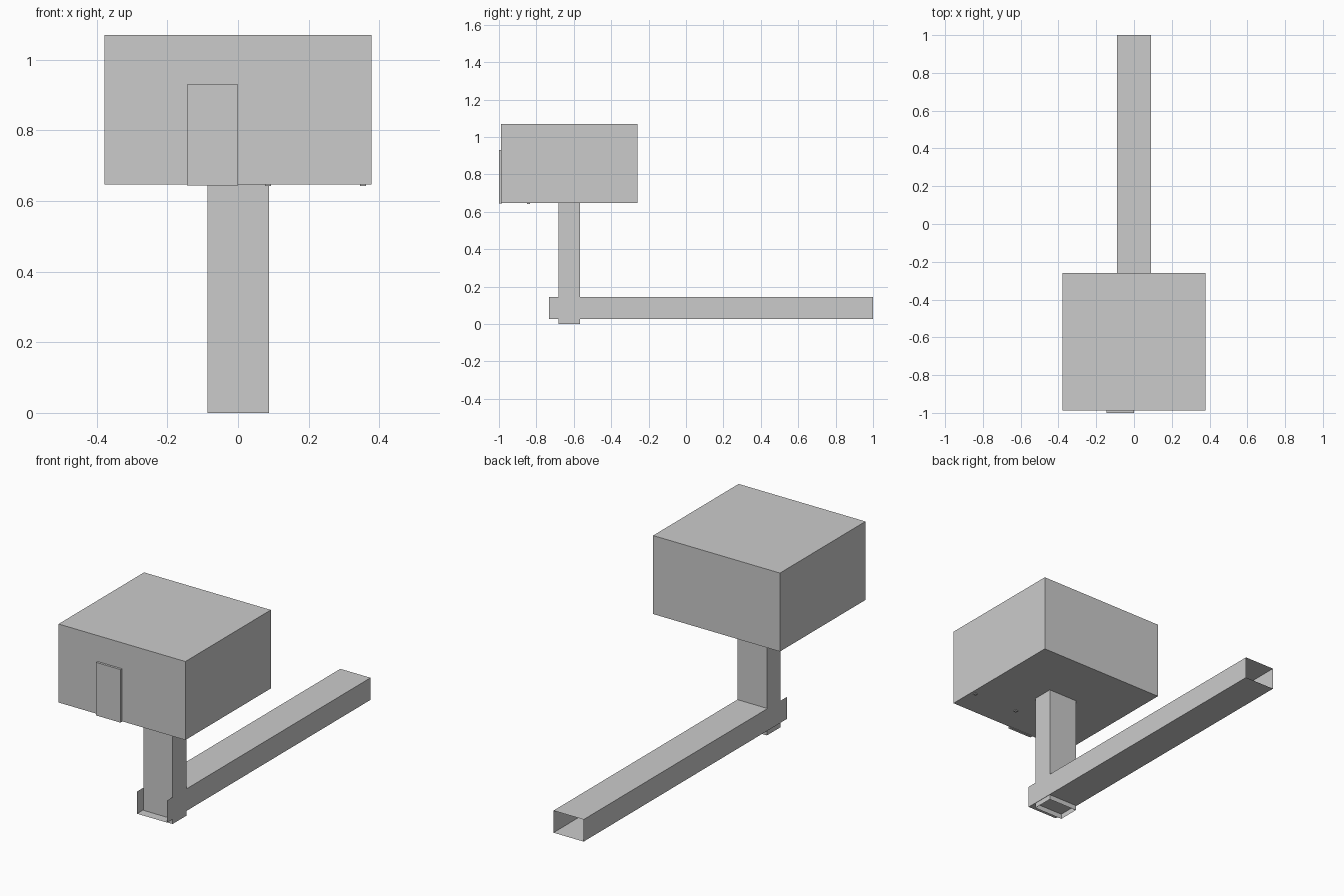
import bpy, bmesh

if "Cube" in bpy.data.objects:
    bpy.data.objects.remove(bpy.data.objects["Cube"])

AXES = "xyz"


def block(name, lo, hi, skip=()):
    """Box between two corners; skip lists open sides such as '-y'."""
    bm = bmesh.new()
    bmesh.ops.create_cube(bm, size=1)
    for v in bm.verts:
        for i in range(3):
            v.co[i] = lo[i] if v.co[i] < 0 else hi[i]
    bm.normal_update()
    opened = [f for f in bm.faces for s in skip
              if f.normal[AXES.index(s[1])] * (1 if s[0] == "+" else -1) > 0.9]
    bmesh.ops.delete(bm, geom=opened, context="FACES_ONLY")
    mesh = bpy.data.meshes.new(name)
    bm.to_mesh(mesh)
    bm.free()
    obj = bpy.data.objects.new(name, mesh)
    bpy.context.collection.objects.link(obj)
    return obj


# Raised cabin and its door
block("cabin", (-0.378, -0.988, 0.647), (0.378, -0.26, 1.07))
block("door", (-0.145, -1.0, 0.644), (0.0, -0.985, 0.93))

# Vertical shaft, open at the bottom
block("shaft", (-0.086, -0.682, 0.0), (0.088, -0.566, 0.647), skip=("-z", "+z"))

# Thin-walled tunnel: closed top behind the shaft, open ends
block("tunnel", (-0.09, -0.566, 0.027), (0.09, 1.0, 0.146), skip=("-y", "+y"))
# Open-topped lip around the foot of the shaft
block("tunnel_lip", (-0.09, -0.732, 0.027), (0.09, -0.566, 0.146),
      skip=("-y", "+y", "+z"))

# Small feet poking through the cabin floor
for i, x in enumerate((0.085, 0.354)):
    block(f"foot_{i}", (x - 0.008, -0.85, 0.642), (x + 0.008, -0.834, 0.66))
